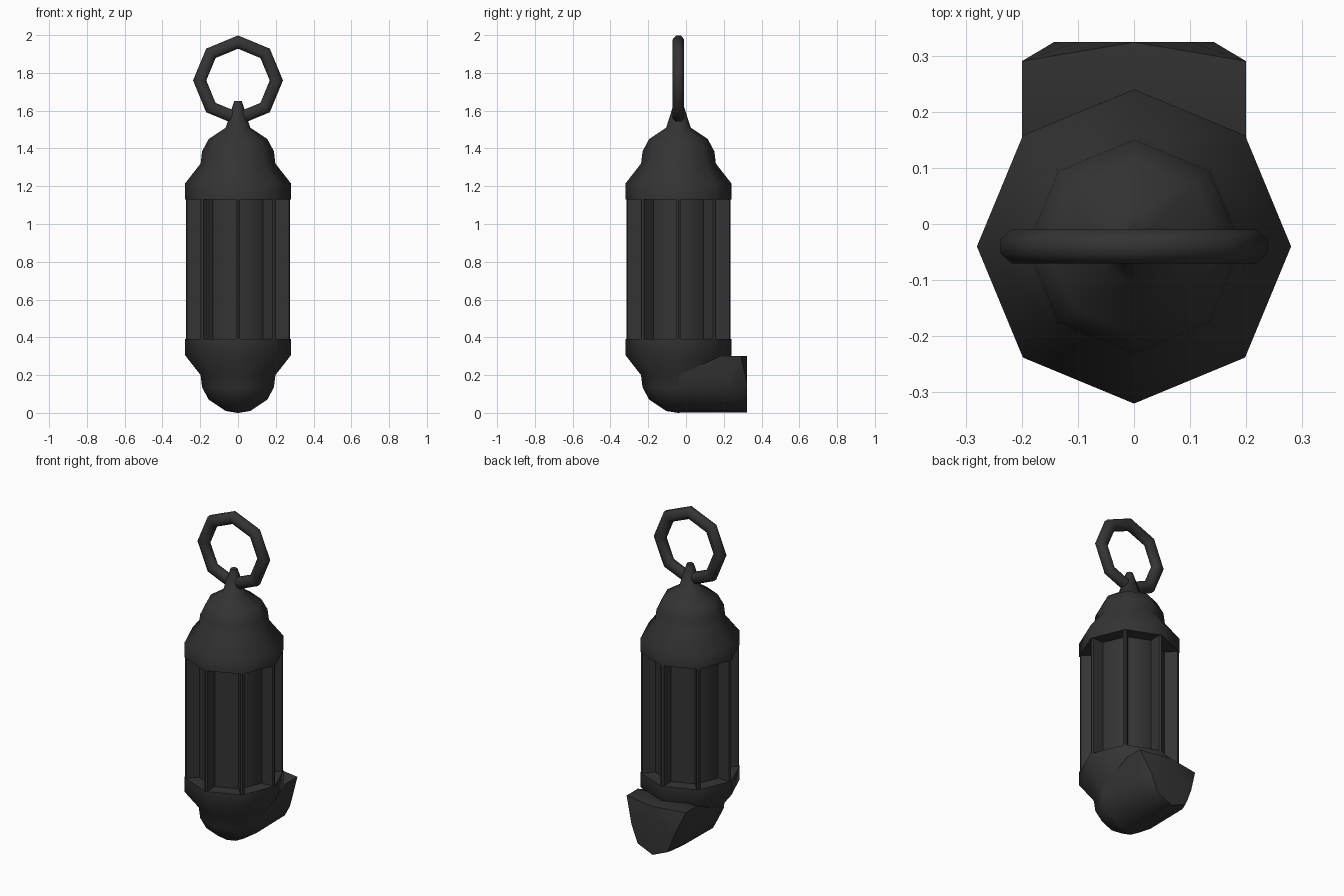
import bpy, bmesh, math

if "Cube" in bpy.data.objects:
    bpy.data.objects.remove(bpy.data.objects["Cube"])

CY = -0.04          # lantern axis in y
SIDES = 8

iron = bpy.data.materials.new("dark iron")
iron.diffuse_color = (0.034, 0.034, 0.034, 1)
iron.use_nodes = True
iron.node_tree.nodes["Principled BSDF"].inputs["Base Color"].default_value = iron.diffuse_color


def finish(bm, name, angle=60):
    bmesh.ops.recalc_face_normals(bm, faces=bm.faces)
    me = bpy.data.meshes.new(name)
    bm.to_mesh(me)
    bm.free()
    ob = bpy.data.objects.new(name, me)
    bpy.context.collection.objects.link(ob)
    me.materials.append(iron)
    bpy.ops.object.select_all(action='DESELECT')
    ob.select_set(True)
    bpy.context.view_layer.objects.active = ob
    bpy.ops.object.shade_smooth_by_angle(angle=math.radians(angle))
    return ob


def lathe(profile):
    """Closed octagonal turning of (radius, z) points around the lantern axis."""
    bm = bmesh.new()
    rings = []
    for r, z in profile:
        rings.append([bm.verts.new((r * math.cos(a), CY + r * math.sin(a), z))
                      for a in (2 * math.pi * i / SIDES for i in range(SIDES))])
    for lo, hi in zip(rings, rings[1:]):
        for i in range(SIDES):
            j = (i + 1) % SIDES
            bm.faces.new((lo[i], lo[j], hi[j], hi[i]))
    bm.faces.new(rings[0][::-1])
    bm.faces.new(rings[-1])
    bm.normal_update()
    return bm


# roof dome with hanging spike
dome = [(0.28, 1.13), (0.28, 1.215), (0.198, 1.32), (0.19, 1.385),
        (0.155, 1.45), (0.065, 1.51)]
finish(lathe(dome + [(0.03, 1.62), (0.02, 1.65)]), "roof")

# bottom dome mirrors the roof
finish(lathe([(0.002, 0.0)] + [(r, 1.52 - z) for r, z in reversed(dome)]), "base")

# eight thin posts around a recessed, smooth-shaded core
core = lathe([(0.2, 0.36), (0.2, 1.15)])
finish(core, "inner_panels", 60)
bm = bmesh.new()
for i in range(SIDES):
    a = 2 * math.pi * i / SIDES
    ca, sa = math.cos(a), math.sin(a)
    foot = []
    for r, t in ((0.19, -0.008), (0.27, -0.011), (0.276, 0), (0.27, 0.011), (0.19, 0.008)):
        foot.append((r * ca - t * sa, CY + r * sa + t * ca))
    lo = [bm.verts.new((x, y, 0.37)) for x, y in foot]
    hi = [bm.verts.new((x, y, 1.14)) for x, y in foot]
    bm.faces.new(lo)
    bm.faces.new(hi)
    for k in range(5):
        bm.faces.new((lo[k], lo[(k + 1) % 5], hi[(k + 1) % 5], hi[k]))
finish(bm, "posts", 40)

# wall bracket: rounded arm from the base, flaring to a lip and a flat octagon
half = [(0.198, 0.20), (0.19, 0.135), (0.155, 0.07), (0.065, 0.01), (0, 0.002)]
bm = bmesh.new()
for s in (1, -1):
    for x, z in half:
        bm.verts.new((s * x, CY, z))
        bm.verts.new((s * x * 0.97, 0.24, z))
    for y in (0.18, 0.29):
        bm.verts.new((s * 0.2, y, 0.30))
for i in range(8):
    a = math.pi * i / 4
    bm.verts.new((0.143 * math.sin(a), 0.324, 0.151 + 0.149 * math.cos(a)))
bmesh.ops.remove_doubles(bm, verts=bm.verts, dist=0.0005)
bmesh.ops.convex_hull(bm, input=bm.verts)
loose = [v for v in bm.verts if not v.link_faces]
bmesh.ops.delete(bm, geom=loose, context='VERTS')
bmesh.ops.dissolve_limit(bm, angle_limit=0.01, verts=bm.verts, edges=bm.edges)
finish(bm, "wall_bracket", 35)

# octagonal hanging ring
bm = bmesh.new()
R, r, TUBE = 0.203, 0.038, 8
grid = []
for i in range(SIDES):
    a = 2 * math.pi * i / SIDES
    row = []
    for j in range(TUBE):
        b = 2 * math.pi * (j + 0.5) / TUBE
        d = R + r * math.cos(b)
        row.append(bm.verts.new((d * math.sin(a), CY + 0.033 * math.sin(b), 1.76 + d * math.cos(a))))
    grid.append(row)
for i in range(SIDES):
    for j in range(TUBE):
        k, l = (i + 1) % SIDES, (j + 1) % TUBE
        bm.faces.new((grid[i][j], grid[k][j], grid[k][l], grid[i][l]))
finish(bm, "hanging_ring", 70)
